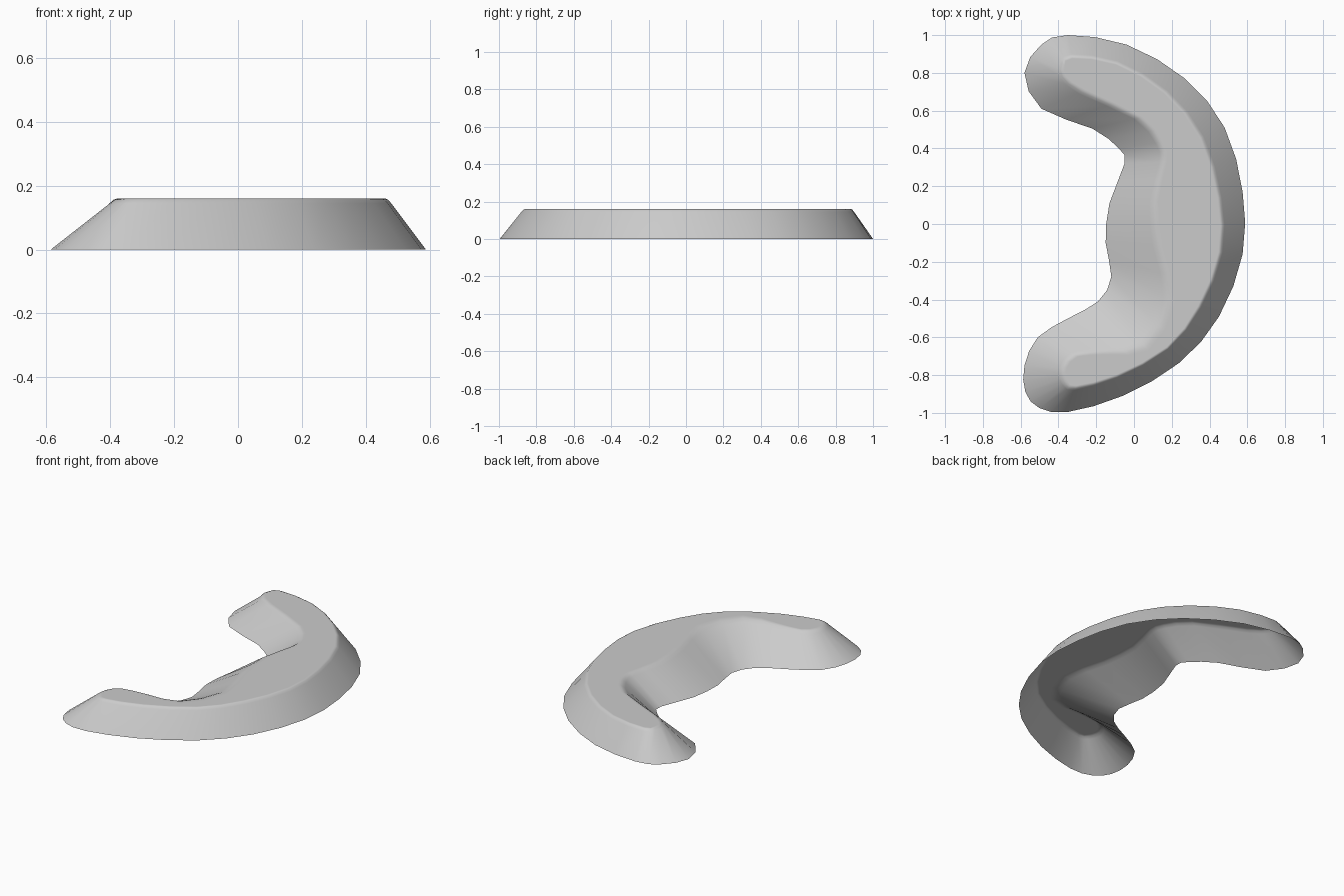
import bpy
import bmesh
from mathutils import Vector

cube = bpy.data.objects.get("Cube")
if cube:
    bpy.data.objects.remove(cube, do_unlink=True)


def make_material(name, colour):
    mat = bpy.data.materials.new(name)
    mat.use_nodes = True
    mat.diffuse_color = colour
    mat.node_tree.nodes["Principled BSDF"].inputs["Base Color"].default_value = colour
    return mat


# Stations around the crescent: foot x, foot y, rim x, rim y
outer_side = [
    (-.35, 1, -.33, .89), (-.04, .95, -.09, .855), (.27, .77, .17, .7),
    (.48, .51, .36, .46), (.575, .17, .455, .14), (.575, -.16, .46, -.15),
    (.45, -.49, .35, -.44), (.24, -.735, .18, -.66), (-.06, -.91, -.09, -.81),
    (-.35, -.995, -.31, -.87),
]
right_tip = [(-.5, -.975, -.36, -.85), (-.575, -.89, -.38, -.81),
             (-.58, -.75, -.38, -.76)]
inner_side = [
    (-.51, -.6, -.32, -.69), (-.35, -.5, -.16, -.67), (-.19, -.41, .05, -.64),
    (-.12, -.28, .18, -.4), (-.15, -.1, .12, -.12), (-.13, .11, .1, .12),
    (-.05, .32, .15, .33), (-.08, .4, .13, .43), (-.22, .505, .02, .56),
    (-.49, .61, -.28, .7),
]
left_tip = [(-.58, .8, -.38, .78), (-.49, .95, -.38, .85)]


def refine(points):
    """Insert a smooth midpoint between neighbouring points of a closed loop."""
    result = []
    count = len(points)
    for i, here in enumerate(points):
        before, after = points[i - 1], points[(i + 1) % count]
        beyond = points[(i + 2) % count]
        result.append(here)
        result.append((here + after) * 0.5625 - (before + beyond) * 0.0625)
    return result


def build_crescent(name, stations, profile, material):
    """Loft rings from foot to rim, cap the top and leave the underside open."""
    foot = refine([Vector(s[:2]) for s in stations])
    rim = refine([Vector(s[2:]) for s in stations])
    bm = bmesh.new()
    rings = []
    for blend, height in profile:
        rings.append([bm.verts.new((*f.lerp(r, blend), height))
                      for f, r in zip(foot, rim)])
    count = len(foot)
    for lower, upper in zip(rings, rings[1:]):
        for i in range(count):
            j = (i + 1) % count
            bm.faces.new((lower[j], lower[i], upper[i], upper[j]))
    # The plateau is concave, so it needs its normal before triangulation
    cap = bm.faces.new(rings[-1][::-1])
    cap.normal_update()
    bmesh.ops.triangulate(bm, faces=[cap])
    mesh = bpy.data.meshes.new(name)
    bm.to_mesh(mesh)
    bm.free()
    mesh.materials.append(material)
    obj = bpy.data.objects.new(name, mesh)
    bpy.context.collection.objects.link(obj)
    bpy.ops.object.select_all(action="DESELECT")
    obj.select_set(True)
    bpy.context.view_layer.objects.active = obj
    bpy.ops.object.shade_smooth_by_angle(angle=0.7)


# Sloped wall, then a small rounded rim, then the flat plateau
wall_profile = [(0, 0), (.92, .145), (1, .156), (1.07, .16), (1.12, .16)]
stone = make_material("stone_grey", (.6, .6, .6, 1))
build_crescent("crescent_mound", outer_side + right_tip + inner_side + left_tip,
               wall_profile, stone)
